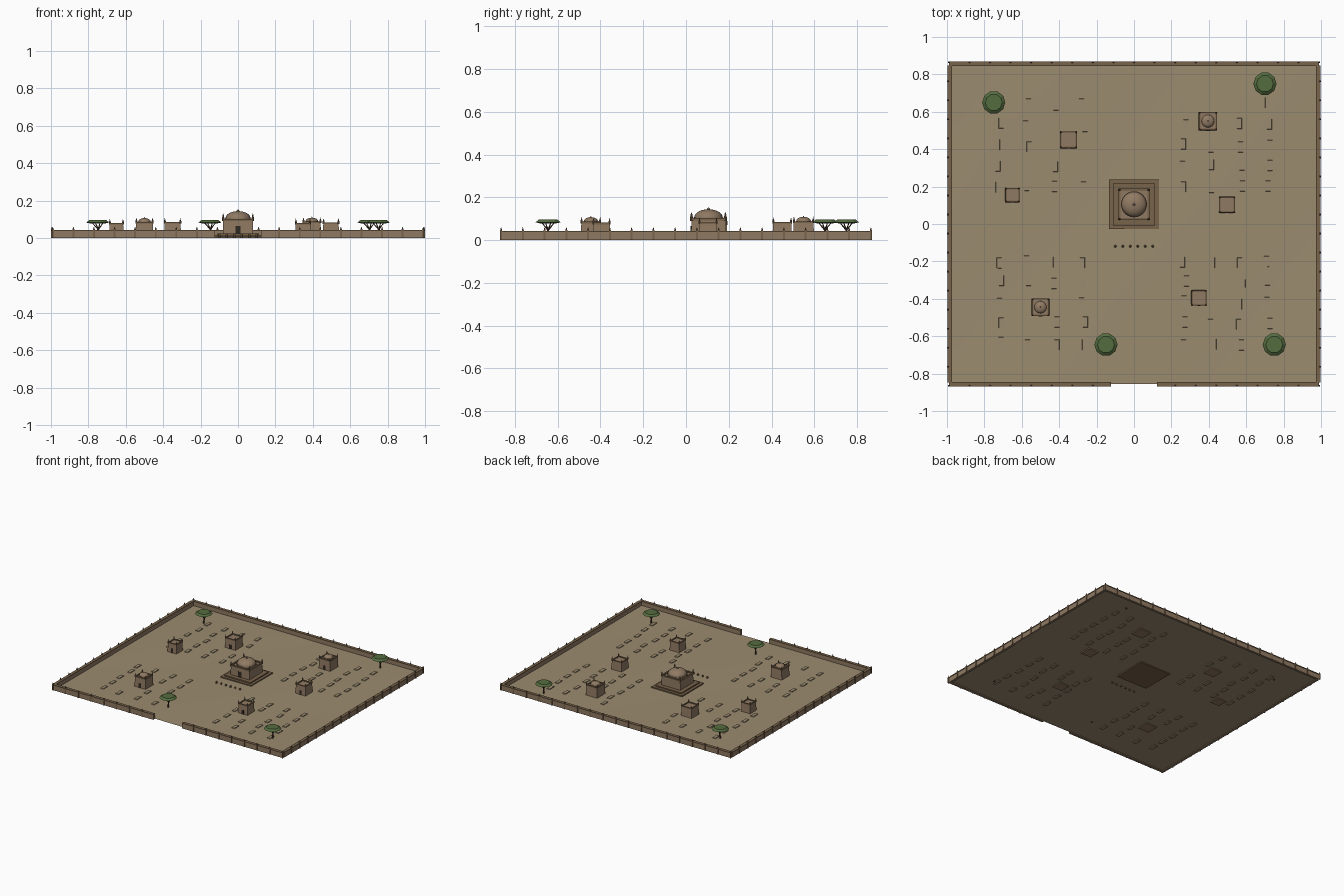
import bpy, bmesh, math, random
from mathutils import Matrix, Vector

if "Cube" in bpy.data.objects:
    bpy.data.objects.remove(bpy.data.objects["Cube"])

random.seed(4)


def mat(name, rgb):
    m = bpy.data.materials.new(name)
    m.diffuse_color = (*rgb, 1)
    m.use_nodes = True
    m.node_tree.nodes["Principled BSDF"].inputs["Base Color"].default_value = m.diffuse_color
    return m


SAND = mat("sand", (0.33, 0.26, 0.16))
MUD = mat("mud_brick", (0.28, 0.195, 0.125))
TRIM = mat("brown_trim", (0.19, 0.125, 0.07))
DARK = mat("dark_opening", (0.03, 0.022, 0.016))
LEAF = mat("leaf", (0.09, 0.15, 0.05))
BARK = mat("bark", (0.08, 0.05, 0.03))


def box(bm, x, y, z0, z1, hx, hy, taper=1.0):
    vs = bmesh.ops.create_cube(bm, size=2)["verts"]
    for v in vs:
        top = v.co.z > 0
        k = taper if top else 1.0
        v.co = Vector((x + v.co.x * hx * k, y + v.co.y * hy * k, z1 if top else z0))


def lathe(bm, x, y, profile, n):
    """Revolve (radius, z) points into a closed solid."""
    rings = [[bm.verts.new((x + r * math.cos(2 * math.pi * i / n),
                            y + r * math.sin(2 * math.pi * i / n), z)) for i in range(n)]
             for r, z in profile]
    for a, b in zip(rings, rings[1:]):
        for i in range(n):
            j = (i + 1) % n
            bm.faces.new((a[i], a[j], b[j], b[i]))
    bm.faces.new(rings[0][::-1])
    bm.faces.new(rings[-1])


def rod(bm, a, b, r0, r1, n=6):
    a, b = Vector(a), Vector(b)
    d = b - a
    m = Matrix.Translation((a + b) / 2) @ d.to_track_quat('Z', 'Y').to_matrix().to_4x4()
    bmesh.ops.create_cone(bm, cap_ends=True, segments=n, radius1=r0, radius2=r1,
                          depth=d.length, matrix=m)


def finish(bm, name, material, smooth=False):
    me = bpy.data.meshes.new(name)
    bm.to_mesh(me)
    bm.free()
    ob = bpy.data.objects.new(name, me)
    bpy.context.collection.objects.link(ob)
    me.materials.append(material)
    if smooth:
        for p in me.polygons:
            p.use_smooth = True
    return ob


def ground_z(x, y):
    return 0.007 + 0.0015 * math.sin(3 * x + 1) * math.cos(2.5 * y) + 0.001 * math.sin(5 * x - 4 * y)


def dome_profile(r, z0, h, steps=7):
    return [(r * math.cos(t), z0 + h * math.sin(t))
            for t in (i / steps * math.pi / 2 * 0.97 for i in range(steps + 1))]


def ring(bm, x, y, z0, z1, h, t):
    """Square parapet with outer half-size h and thickness t."""
    for s in (-1, 1):
        box(bm, x, y + s * (h - t / 2), z0, z1, h, t / 2)
        box(bm, x + s * (h - t / 2), y, z0, z1, t / 2, h - t)


# Ground sheet
bm = bmesh.new()
bmesh.ops.create_grid(bm, x_segments=40, y_segments=35, size=1)
for v in bm.verts:
    v.co.x *= 0.985
    v.co.y *= 0.855
    v.co.z = ground_z(v.co.x, v.co.y)
finish(bm, "ground", SAND, True)

# Enclosure wall with coping and gate gap in front
wall, cap, posts = bmesh.new(), bmesh.new(), bmesh.new()
runs = [(0, 0.857, 0.99, 0.009), (-0.557, -0.857, 0.433, 0.009), (0.557, -0.857, 0.433, 0.009),
        (-0.986, 0, 0.009, 0.848), (0.986, 0, 0.009, 0.848)]
for x, y, hx, hy in runs:
    box(wall, x, y, 0, 0.037, hx, hy)
    box(cap, x, y, 0.037, 0.043, hx + (0.003 if hx < 0.1 else 0), hy + (0.003 if hy < 0.1 else 0))


def post(x, y):
    box(posts, x, y, 0, 0.046, 0.005, 0.005)
    lathe(posts, x, y, [(0.005, 0.046), (0.0035, 0.051), (0.0005, 0.06)], 6)


for i in range(19):
    x = -0.99 + i * 0.11
    post(x, 0.865)
    if abs(x) > 0.12:
        post(x, -0.865)
for i in range(1, 17):
    for s in (-1, 1):
        post(s * 0.995, -0.865 + i * 1.73 / 17)
finish(wall, "enclosure_wall", MUD)
finish(cap, "wall_coping", TRIM)
finish(posts, "wall_posts", TRIM)

# Central mausoleum: stepped platform, body, parapet, drum, dome, corner pinnacles
cy = 0.105
bm = bmesh.new()
box(bm, 0, cy, 0, 0.016, 0.133, 0.133)
box(bm, 0, cy, 0.016, 0.025, 0.112, 0.112)
finish(bm, "mausoleum_platform", TRIM)
bm = bmesh.new()
box(bm, 0, cy, 0.025, 0.094, 0.081, 0.081, 0.98)
finish(bm, "mausoleum_body", MUD)
bm = bmesh.new()
ring(bm, 0, cy, 0.092, 0.102, 0.084, 0.012)
for sx in (-1, 1):
    for sy in (-1, 1):
        lathe(bm, sx * 0.079, cy + sy * 0.079,
              [(0.007, 0.09), (0.007, 0.108), (0.004, 0.114), (0.005, 0.118), (0.0005, 0.13)], 8)
finish(bm, "mausoleum_parapet", TRIM)
bm = bmesh.new()
lathe(bm, 0, cy, [(0.07, 0.092), (0.07, 0.105)] + dome_profile(0.067, 0.105, 0.039), 24)
lathe(bm, 0, cy, [(0.006, 0.142), (0.007, 0.146), (0.001, 0.153)], 8)
ob = finish(bm, "mausoleum_dome", MUD)
bpy.context.view_layer.objects.active = ob
ob.select_set(True)
bpy.ops.object.shade_smooth_by_angle(angle=math.radians(35))
ob.select_set(False)
bm = bmesh.new()
box(bm, 0, cy - 0.081, 0.025, 0.065, 0.014, 0.002)
finish(bm, "mausoleum_door", DARK)

# Small tombs: x, y, half size, domed
tombs = [(0.395, 0.55, 0.05, 1), (-0.5, -0.445, 0.048, 1), (-0.35, 0.45, 0.046, 0),
         (-0.65, 0.155, 0.039, 0), (0.497, 0.103, 0.044, 0), (0.347, -0.395, 0.042, 0)]
for k, (x, y, h, domed) in enumerate(tombs, 1):
    top = 0.05 + h * 0.75
    bm = bmesh.new()
    box(bm, x, y, 0, top - 0.006, h, h, 0.93)
    if domed:
        r = h * 0.72
        lathe(bm, x, y, [(r, top - 0.007), (r, top + 0.002)] + dome_profile(r * 0.95, top + 0.002, 0.019), 16)
        lathe(bm, x, y, [(0.004, top + 0.019), (0.0005, top + 0.027)], 6)
    finish(bm, f"tomb_body_{k}", MUD)
    bm = bmesh.new()
    ring(bm, x, y, top - 0.008, top, h * 0.97, 0.008)
    for sx in (-1, 1):
        for sy in (-1, 1):
            px, py = x + sx * h * 0.9, y + sy * h * 0.9
            lathe(bm, px, py, [(0.0055, top - 0.008), (0.0055, top + 0.006),
                               (0.003, top + 0.011), (0.0005, top + 0.022)], 6)
    finish(bm, f"tomb_parapet_{k}", TRIM)
    bm = bmesh.new()
    box(bm, x, y - h + 0.001, 0.005, 0.038, h * 0.2, 0.0025)
    finish(bm, f"tomb_door_{k}", DARK)

# Umbrella trees with forked trunks
for k, (x, y) in enumerate([(-0.75, 0.65), (0.7, 0.75), (-0.15, -0.645), (0.75, -0.645)], 1):
    bm = bmesh.new()
    rod(bm, (x, y, 0), (x + 0.003, y, 0.05), 0.007, 0.005)
    for i in range(4):
        a = i * math.pi / 2 + 0.4
        rod(bm, (x + 0.003, y, 0.046), (x + 0.032 * math.cos(a), y + 0.032 * math.sin(a), 0.081), 0.004, 0.002)
    finish(bm, f"tree_trunk_{k}", BARK)
    bm = bmesh.new()
    lathe(bm, x, y, [(0.035, 0.077), (0.062, 0.083), (0.045, 0.096)], 10)
    finish(bm, f"tree_canopy_{k}", LEAF)

# Row of marker stones before the mausoleum
bm = bmesh.new()
for i in range(6):
    lathe(bm, -0.1 + i * 0.04, -0.12, [(0.008, 0), (0.007, 0.016), (0.003, 0.022)], 6)
finish(bm, "marker_stones", TRIM)

# Low grave mounds in columns, four quarters, clear of the buildings
bm = bmesh.new()
for sx in (-1, 1):
    for sy in (-1, 1):
        for i in range(4):
            for j in range(5):
                x = sx * (0.27 + i * 0.15) + random.uniform(-0.012, 0.012)
                y = sy * (0.2 + j * 0.11) + random.uniform(-0.01, 0.01)
                if any(abs(x - t[0]) < t[2] + 0.03 and abs(y - t[1]) < t[2] + 0.045 for t in tombs):
                    continue
                z = ground_z(x, y)
                box(bm, x, y, z - 0.006, z + 0.005, 0.014, 0.03, 0.9)
finish(bm, "grave_mounds", SAND)
